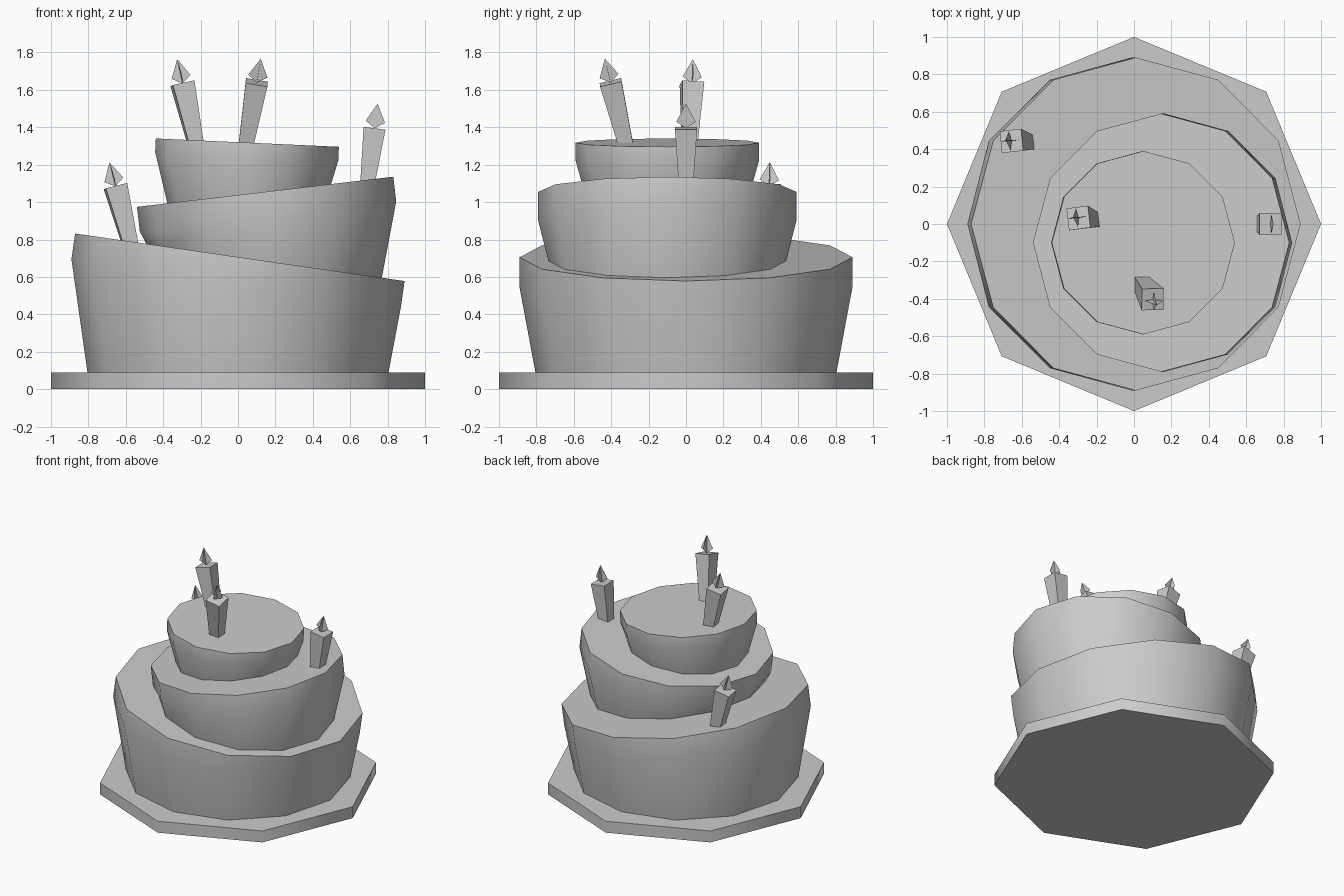
import bpy
import bmesh
from math import sin, cos, pi, radians
from mathutils import Vector, Matrix

cube = bpy.data.objects.get("Cube")
if cube:
    bpy.data.objects.remove(cube, do_unlink=True)

# One plain grey for everything
grey = bpy.data.materials.new("plain_grey")
grey.use_nodes = True
color = (0.6, 0.6, 0.6, 1)
grey.diffuse_color = color
grey.node_tree.nodes["Principled BSDF"].inputs["Base Color"].default_value = color


def finish(name, bm, smooth=None):
    mesh = bpy.data.meshes.new(name)
    bm.to_mesh(mesh)
    bm.free()
    mesh.materials.append(grey)
    obj = bpy.data.objects.new(name, mesh)
    bpy.context.collection.objects.link(obj)
    if smooth:
        bpy.ops.object.select_all(action='DESELECT')
        obj.select_set(True)
        bpy.context.view_layer.objects.active = obj
        bpy.ops.object.shade_smooth_by_angle(angle=radians(smooth))
    return obj


def ring(bm, center, radius, tilt, sides, drop=0.0, wave=0.0):
    """Circle of vertices tilted about y, lowered along its own axis."""
    turn = Matrix.Rotation(radians(tilt), 3, 'Y')
    verts = []
    for i in range(sides):
        a = 2 * pi * i / sides
        z = -drop + wave * (-1) ** i
        verts.append(bm.verts.new(
            Vector(center) + turn @ Vector((radius * cos(a), radius * sin(a), z))))
    return verts


def loft(bm, rings):
    """Skin rings from bottom to top and cap both ends."""
    for low, high in zip(rings, rings[1:]):
        n = len(low)
        for i in range(n):
            j = (i + 1) % n
            bm.faces.new((low[i], low[j], high[j], high[i]))
    bm.faces.new(rings[0][::-1])
    bm.faces.new(rings[-1])


# Serving plate
bm = bmesh.new()
loft(bm, [ring(bm, (0, 0, z), 1, 0, 8) for z in (0, 0.09)])
finish("plate", bm, 60)


# Cake tiers: tapered cake below, straight icing band above, tilted top
def tier(name, base, base_r, base_tilt, top, top_r, top_tilt, band):
    bm = bmesh.new()
    loft(bm, [
        ring(bm, base, base_r, base_tilt, 12),
        ring(bm, top, top_r, top_tilt, 12, band, 0.012),
        ring(bm, top, top_r, top_tilt, 12)])
    finish(name, bm, 50)


tier("bottom_tier", (0, 0, 0.09), 0.805, 0, (0.01, 0, 0.705), 0.89, 8.2, 0.15)
tier("middle_tier", (0.14, -0.1, 0.683), 0.635, 8.2, (0.145, -0.1, 1.055), 0.69, -6.7, 0.145)
tier("top_tier", (0.06, -0.1, 1.042), 0.44, -6.7, (0.05, -0.1, 1.318), 0.49, 2.6, 0.085)


# Candles flaring upward, each with a flame of two crossed kites
def candle(name, base, top, spin):
    base, top = Vector(base), Vector(top)
    axis = top - base
    length = axis.length
    turn = Vector((0, 0, 1)).rotation_difference(axis).to_matrix().to_4x4()
    place = Matrix.Translation(base) @ turn @ Matrix.Rotation(radians(spin), 4, 'Z')

    bm = bmesh.new()
    rings = []
    for z, h in ((-0.02, 0.039), (length, 0.059)):
        rings.append([bm.verts.new((sx * h, sy * h, z))
                      for sx, sy in ((-1, -1), (1, -1), (1, 1), (-1, 1))])
    loft(bm, rings)
    bm.transform(place)
    finish(name + "_candle", bm)

    bm = bmesh.new()
    for dx, dy in ((1, 0), (0, 1)):
        kite = ((0, 0), (0.052, 0.035), (0, 0.132), (-0.052, 0.035))
        bm.faces.new([bm.verts.new((w * dx, w * dy, length + z)) for w, z in kite])
    bm.transform(place)
    finish(name + "_flame", bm)


candle("top_right", (-0.23, 0.02, 1.33), (-0.297, 0.032, 1.635), 7)
candle("top_front", (0.045, -0.325, 1.32), (0.1, -0.403, 1.64), 0)
candle("middle_left", (0.695, 0, 1.12), (0.73, 0, 1.395), 0)
candle("bottom_right", (-0.58, 0.435, 0.79), (-0.655, 0.444, 1.085), 6)
